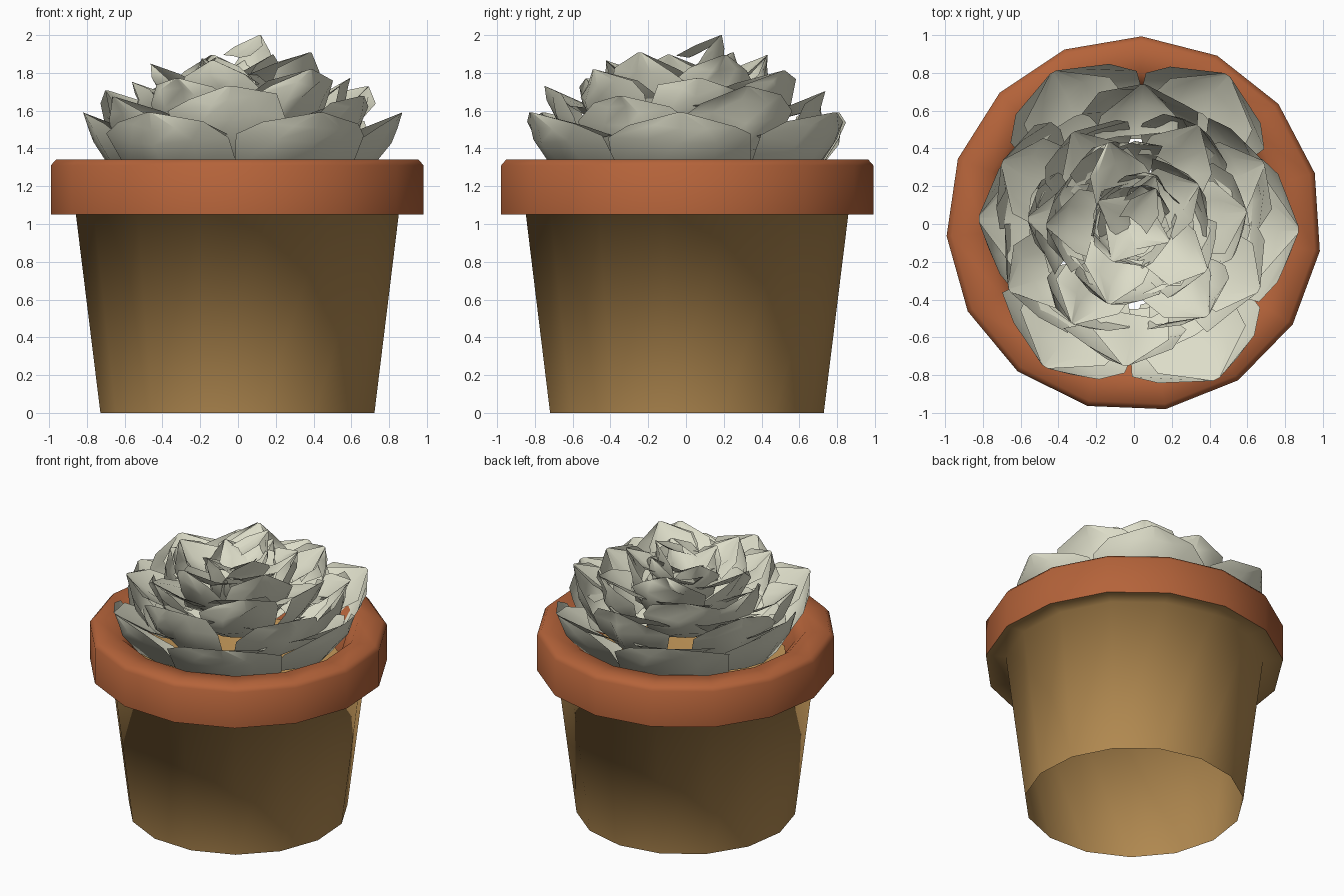
import bpy, math, random
from mathutils import Vector

if "Cube" in bpy.data.objects:
    bpy.data.objects.remove(bpy.data.objects["Cube"])

random.seed(4)
SIDES = 15
START = math.radians(87.7)


def material(name, rgb):
    m = bpy.data.materials.new(name)
    m.diffuse_color = (*rgb, 1)
    m.use_nodes = True
    m.node_tree.nodes["Principled BSDF"].inputs["Base Color"].default_value = m.diffuse_color
    return m


CLAY = material("ochre clay", (0.44, 0.25, 0.08))
TERRACOTTA = material("terracotta", (0.46, 0.125, 0.042))
LEAF = material("pale grey green", (0.72, 0.72, 0.58))


def add_mesh(name, verts, faces, mat, angle):
    me = bpy.data.meshes.new(name)
    me.from_pydata(verts, [], faces)
    me.materials.append(mat)
    ob = bpy.data.objects.new(name, me)
    bpy.context.collection.objects.link(ob)
    bpy.ops.object.select_all(action='DESELECT')
    ob.select_set(True)
    bpy.context.view_layer.objects.active = ob
    bpy.ops.object.shade_smooth_by_angle(angle=math.radians(angle))
    return ob


def lathe(name, profile, mat):
    """Spin (radius, z) points listed from the outside bottom upward."""
    verts = [(r * math.cos(START + i * math.tau / SIDES),
              r * math.sin(START + i * math.tau / SIDES), z)
             for r, z in profile for i in range(SIDES)]
    faces = []
    for k in range(len(profile) - 1):
        a, b = k * SIDES, (k + 1) * SIDES
        for i in range(SIDES):
            j = (i + 1) % SIDES
            faces.append((a + i, a + j, b + j, b + i))
    return add_mesh(name, verts, faces, mat, 120)


# Pot: tapered wall, open below, flaring under the rim; rim rolls inward
lathe("pot_body", [(0.73, 0), (0.86, 1.05), (0.993, 1.052)], CLAY)
lathe("pot_rim", [(0.993, 1.05), (0.993, 1.31), (0.965, 1.342),
                  (0.80, 1.342), (0.73, 1.27), (0.68, 1.10)], TERRACOTTA)


def petal(name, ang, base, tip, half, jitter, thick):
    """Cupped pointed leaf: outer sheet to the tip, then a ledge sloping back in."""
    ang = math.radians(ang)
    out = Vector((math.cos(ang), math.sin(ang), 0))
    side = Vector((-math.sin(ang), math.cos(ang), 0))
    br, bz, tr, tz = *base, *tip
    dr, dz = tr - br, tz - bz
    rows = [(br, bz, 0.45), (br + dr * 0.58, bz + dz * 0.2, 0.92),
            (br + dr * 0.85, bz + dz * 0.6, 1.0), (br + dr * 0.92, bz + dz * 0.8, 0.74),
            (tr, tz, 0.05),
            (tr - 0.45 * thick, tz - 0.35 * thick, 0.68), (tr - thick, tz - 0.6 * thick, 0.75)]
    verts, faces, cols = [], [], 5
    for i, (r, z, w) in enumerate(rows):
        for c in range(cols):
            s = (c / (cols - 1) * 2 - 1) * w
            p = out * (r - 0.36 * half * s * s) + side * (half * s)
            p.z = z + 0.1 * half * s * s
            if i not in (0, 4):
                p += Vector([random.uniform(-jitter, jitter) for _ in range(3)])
            verts.append(p)
    for i in range(len(rows) - 1):
        for c in range(cols - 1):
            a = i * cols + c
            faces.append((a, a + 1, a + cols + 1, a + cols))
    add_mesh(name, verts, faces, LEAF, 75)


# Rosette: (count, first angle, base, tip, half width, jitter, ledge depth)
rings = [
    (6, -2, (0.42, 1.18), (0.87, 1.59), 0.38, 0.015, 0.26),
    (6, 28, (0.45, 1.30), (0.74, 1.70), 0.31, 0.03, 0.26),
    (6, 2, (0.32, 1.40), (0.60, 1.79), 0.27, 0.03, 0.26),
    (5, 33, (0.20, 1.46), (0.44, 1.87), 0.24, 0.03, 0.25),
    (4, 150, (0.08, 1.52), (0.24, 1.88), 0.18, 0.025, 0.26),
]
for k, (count, first, base, tip, half, jit, thick) in enumerate(rings):
    for i in range(count):
        dr, dz = random.uniform(-0.05, 0.04), random.uniform(-0.04, 0.04)
        turn = random.uniform(-7, 7)
        if k == 0:
            dr, dz, turn = (0.0, 0.06, 0.04, -0.05, 0.02, 0.06)[i], 0, 0
        petal(f"leaf_ring{k + 1}_{i + 1}", first + i * 360 / count + turn,
              base, (tip[0] + dr, tip[1] + dz), half, jit, thick)

# Central upright leaf reaching the top
petal("leaf_centre", 58, (0.06, 1.6), (0.22, 2.0), 0.12, 0.01, 0.2)
